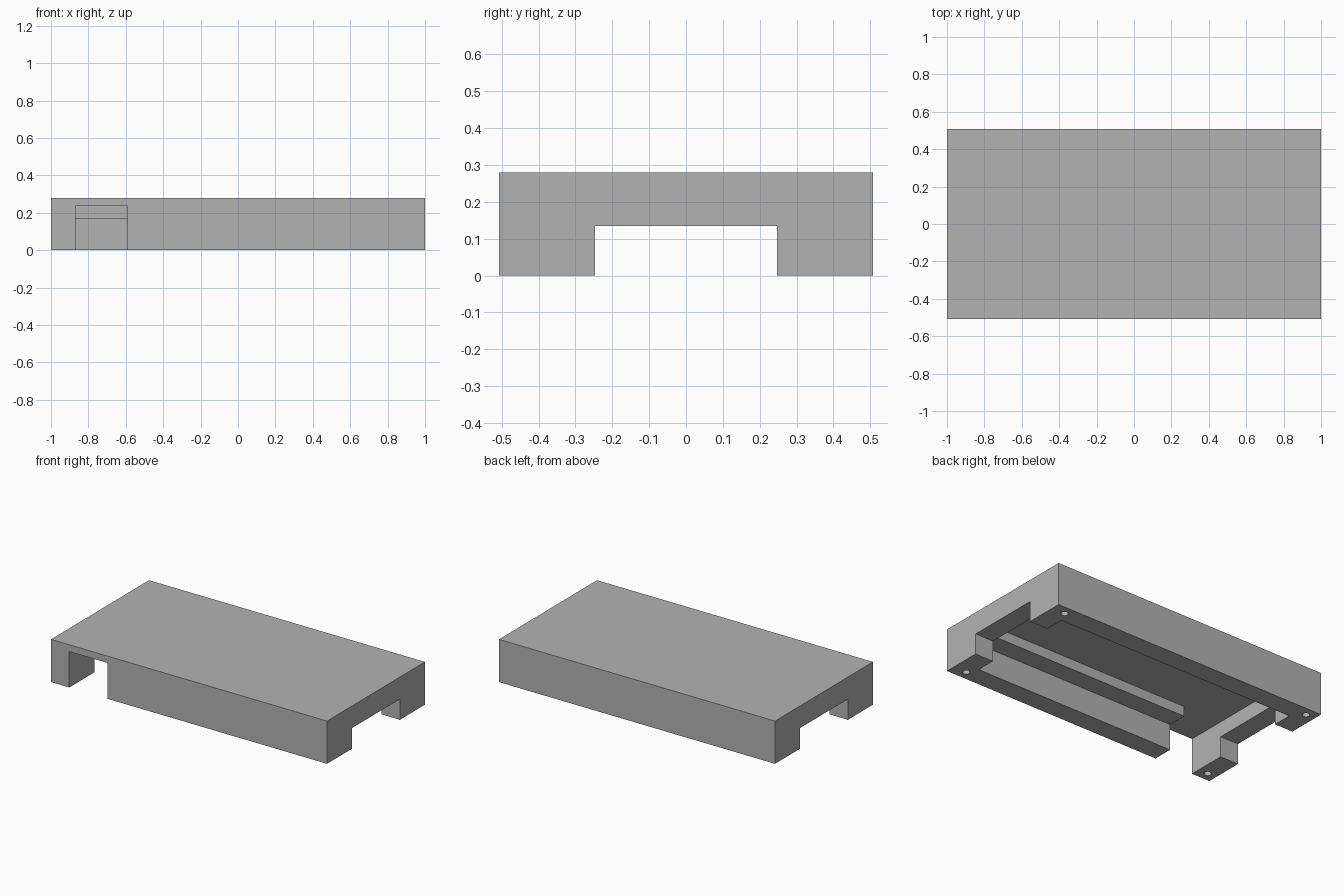
import bpy
from mathutils import Vector

cube = bpy.data.objects.get("Cube")
if cube:
    bpy.data.objects.remove(cube, do_unlink=True)

LENGTH, WIDTH, HEIGHT = 2.0, 1.014, 0.28
INNER_X = 0.868      # inside of the end walls
INNER_Y = 0.375      # inside of the long walls
LEDGE_Y = 0.247      # inner edge of the ledges and corner posts
CEILING = 0.235
LEDGE_Z = 0.17
ARCH_Z = 0.135
BELOW = -0.1

grey = bpy.data.materials.new("plain_grey")
grey.use_nodes = True
colour = (0.45, 0.45, 0.45, 1)
grey.diffuse_color = colour
grey.node_tree.nodes["Principled BSDF"].inputs["Base Color"].default_value = colour


def box(name, low, high):
    low, high = Vector(low), Vector(high)
    bpy.ops.mesh.primitive_cube_add(size=1, location=(low + high) / 2)
    obj = bpy.context.object
    obj.name = name
    obj.scale = high - low
    bpy.ops.object.transform_apply(location=True, rotation=False, scale=True)
    obj.data.materials.append(grey)
    return obj


def cut(target, cutter):
    cutter.hide_render = True
    mod = target.modifiers.new(cutter.name, "BOOLEAN")
    mod.operation = "DIFFERENCE"
    mod.solver = "EXACT"
    mod.object = cutter
    bpy.context.view_layer.objects.active = target
    bpy.ops.object.modifier_apply(modifier=mod.name)
    bpy.data.objects.remove(cutter, do_unlink=True)


# Solid cover block
cover = box("cover", (-LENGTH / 2, -WIDTH / 2, 0), (LENGTH / 2, WIDTH / 2, HEIGHT))

# Hollow underside: wide lower cavity, narrower upper slot leaving two ledges
cut(cover, box("cavity_cutter", (-INNER_X, -INNER_Y, BELOW), (INNER_X, INNER_Y, LEDGE_Z)))
cut(cover, box("slot_cutter", (-INNER_X, -LEDGE_Y, BELOW), (INNER_X, LEDGE_Y, CEILING)))

# Openings through both end walls
cut(cover, box("arch_cutter", (-1.2, -LEDGE_Y, BELOW), (1.2, LEDGE_Y, ARCH_Z)))

# Notch through the front wall and its ledge
cut(cover, box("notch_cutter", (-INNER_X, -0.7, BELOW), (-0.59, -0.2, CEILING)))

# Screw holes in the corner posts
for x in (-0.936, 0.905):
    for y in (-0.447, 0.447):
        bpy.ops.mesh.primitive_cylinder_add(vertices=24, radius=0.022, depth=0.3,
                                            location=(x, y, 0))
        hole = bpy.context.object
        hole.name = "hole_cutter"
        hole.data.materials.append(grey)
        cut(cover, hole)

# Flat faces with crisp edges
bpy.ops.object.select_all(action="DESELECT")
cover.select_set(True)
bpy.context.view_layer.objects.active = cover
bpy.ops.object.shade_smooth_by_angle(angle=0.5)
